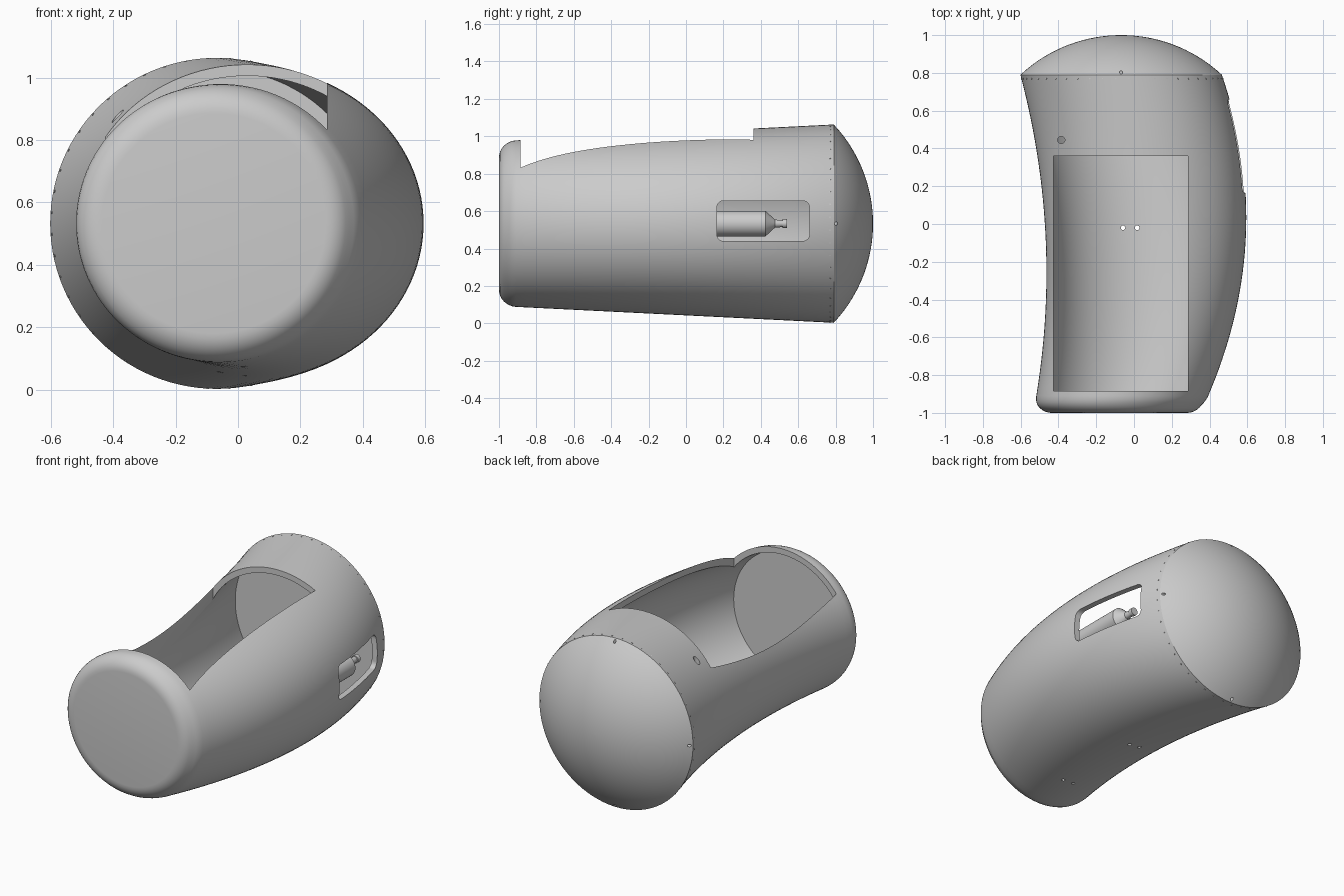
import bpy, bmesh, math
from mathutils import Vector, Matrix

if "Cube" in bpy.data.objects:
    bpy.data.objects.remove(bpy.data.objects["Cube"])

SEG = 112
grey = bpy.data.materials.new("shell_grey")
grey.diffuse_color = (0.6, 0.6, 0.6, 1)
grey.use_nodes = True
grey.node_tree.nodes["Principled BSDF"].inputs["Base Color"].default_value = grey.diffuse_color


def section(y, inset=0.0):
    """Centre and half sizes of the bent, tapered tube at y."""
    cx = 0.062 - 0.176 * (y + 0.07) ** 2
    hw = 0.541 - 0.05 * (y - 0.4) ** 2
    hz = 0.53 + 0.05 * (y - 0.79)
    return cx, 0.533, hw - inset, hz - inset


def loft(bm, rings):
    """Skin rings of (y, cx, cz, half width, half height), capped at both ends."""
    loops = []
    for y, cx, cz, hw, hz in rings:
        loops.append([bm.verts.new((cx + hw * math.cos(2 * math.pi * i / SEG), y,
                                    cz + hz * math.sin(2 * math.pi * i / SEG)))
                      for i in range(SEG)])
    faces = [bm.faces.new(loops[0]), bm.faces.new(loops[-1][::-1])]
    for a, b in zip(loops, loops[1:]):
        for i in range(SEG):
            j = (i + 1) % SEG
            faces.append(bm.faces.new((a[i], b[i], b[j], a[j])))
    return faces


def finish(name, bm, helper=False):
    me = bpy.data.meshes.new(name)
    bmesh.ops.recalc_face_normals(bm, faces=bm.faces[:])
    bm.to_mesh(me)
    bm.free()
    me.materials.append(grey)
    ob = bpy.data.objects.new(name, me)
    bpy.context.collection.objects.link(ob)
    ob.hide_render = helper
    return ob


def activate(ob):
    bpy.ops.object.select_all(action='DESELECT')
    ob.select_set(True)
    bpy.context.view_layer.objects.active = ob


def cut(ob, cutter):
    m = ob.modifiers.new("cut", 'BOOLEAN')
    m.operation, m.solver, m.object = 'DIFFERENCE', 'EXACT', cutter
    activate(ob)
    bpy.ops.object.modifier_apply(modifier=m.name)
    bpy.data.objects.remove(cutter)


def box(bm, lo, hi):
    lo, hi = Vector(lo), Vector(hi)
    mat = Matrix.Translation((lo + hi) / 2) @ Matrix.Diagonal((*(hi - lo), 1))
    bmesh.ops.create_cube(bm, size=1, matrix=mat)


def rod(bm, centre, direction, radius, length, seg=16):
    rot = Vector(direction).to_track_quat('Z', 'Y').to_matrix().to_4x4()
    bmesh.ops.create_cone(bm, cap_ends=True, segments=seg, radius1=radius, radius2=radius,
                          depth=length, matrix=Matrix.Translation(centre) @ rot)


# Outer body: rounded nose, bent tube, domed tail
rings = []
for k in range(9):
    a = k / 8 * math.pi / 2
    y = -1 + 0.09 * (1 - math.sin(a))
    rings.insert(0, (y, *section(max(y, -0.96), 0.09 * (1 - math.cos(a)))))
for k in range(1, 37):
    y = -0.91 + 1.70 * k / 36
    rings.append((y, *section(y)))
cx, cz, hw, hz = section(0.79)
R = 0.774
for k in range(1, 17):
    r = 1 - k / 16.2
    y = 1 - R + math.sqrt(R * R - (0.53 * r) ** 2)
    rings.append((y, cx, cz, hw * r, hz * r))
bm = bmesh.new()
loft(bm, rings)
body = finish("body_shell", bm)

# Hollow interior with flat end walls
bm = bmesh.new()
loft(bm, [(y, *section(y, 0.036)) for y in [-0.955 + 1.73 * k / 36 for k in range(37)]])
cut(body, finish("interior_cutter", bm, True))

# Large opening on top
bm = bmesh.new()
box(bm, (-0.425, -0.885, 0.56), (0.285, 0.36, 1.3))
cut(body, finish("opening_cutter", bm, True))

# Side window with rounded corners
bm = bmesh.new()
box(bm, (0.32, 0.165, 0.44), (0.8, 0.66, 0.655))
along_x = [e for e in bm.edges if abs(e.verts[0].co.x - e.verts[1].co.x) > 0.1]
bmesh.ops.bevel(bm, geom=along_x, offset=0.035, segments=6, profile=0.5, affect='EDGES')
cut(body, finish("window_cutter", bm, True))

# Small drilled holes: floor pairs, upper port, tail screw holes
bm = bmesh.new()
for x in (-0.058, 0.017):
    rod(bm, (x, -0.02, 0.05), (0, 0, 1), 0.012, 0.2)
    rod(bm, (x, -0.62, 0.055), (0, 0, 1), 0.010, 0.07)
rod(bm, (-0.385, 0.445, 0.9), (0, 0, 1), 0.019, 0.3, 24)
for k in range(4):
    d = Vector((math.cos(k * math.pi / 2), 0, math.sin(k * math.pi / 2)))
    rod(bm, Vector((cx, 0.803, cz)) + d * 0.515, d, 0.008, 0.05)
cut(body, finish("hole_cutter", bm, True))
activate(body)
bpy.ops.object.shade_smooth_by_angle(angle=math.radians(28))

# Rivets around the tail rim
bm = bmesh.new()
sx, sz, sw, sh = section(0.77)
for k in range(48):
    a = 2 * math.pi * (k + 0.5) / 48
    d = Vector((math.cos(a), 0, math.sin(a)))
    rod(bm, (sx + sw * d.x, 0.77, sz + sh * d.z), d, 0.004, 0.004, 8)
finish("rim_rivets", bm)

# Bottle lying inside behind the window
bm = bmesh.new()
profile = [(0.0, 0.06), (0.01, 0.068), (0.425, 0.068), (0.475, 0.022), (0.515, 0.018),
           (0.516, 0.024), (0.54, 0.024)]
loft(bm, [(y, 0.45, 0.533, r, r) for y, r in profile])
bottle = finish("bottle", bm)
activate(bottle)
bpy.ops.object.shade_smooth_by_angle(angle=math.radians(28))
